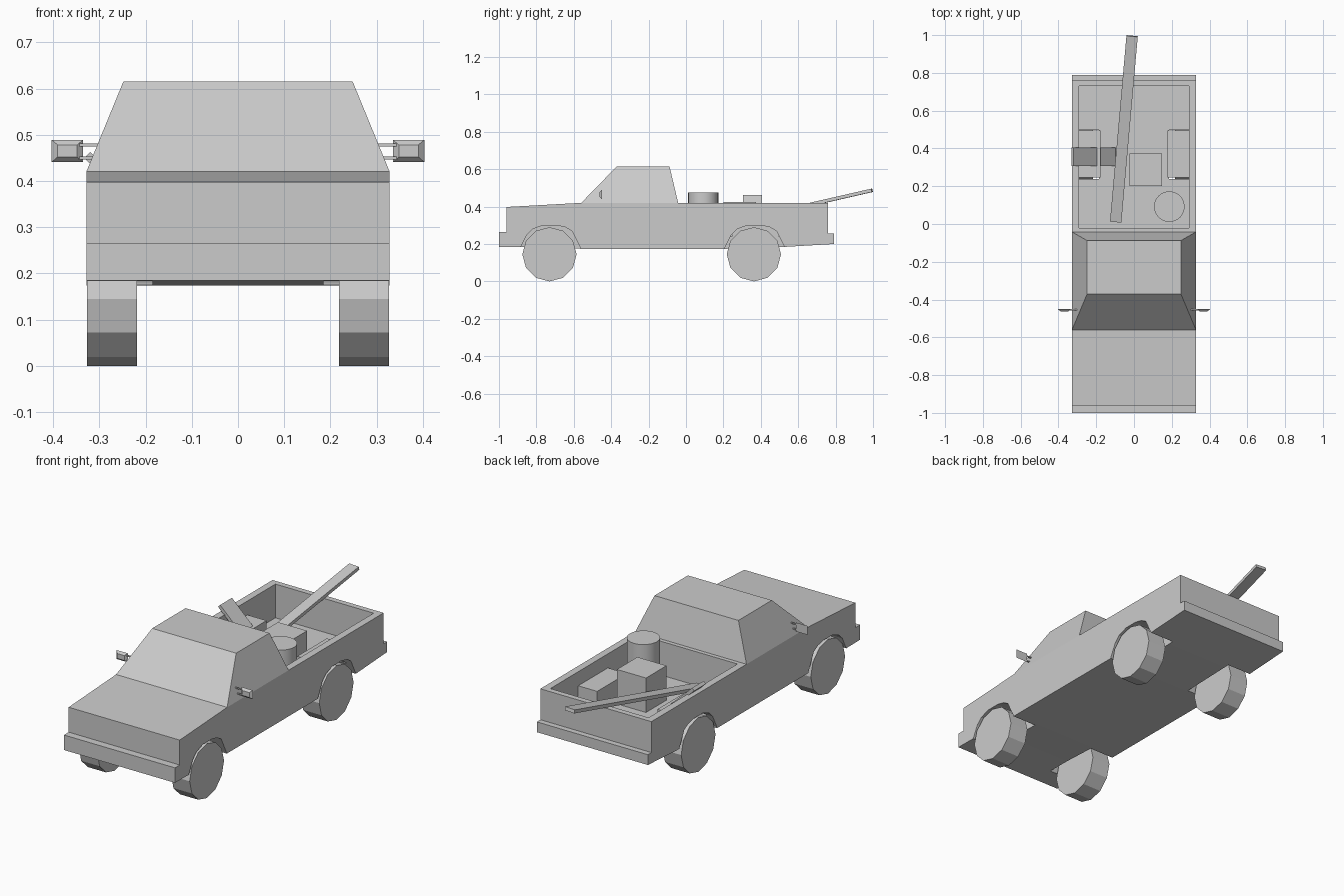
import bpy, bmesh
from math import sin, cos, pi, atan2
from mathutils import Vector, Matrix

if "Cube" in bpy.data.objects:
    bpy.data.objects.remove(bpy.data.objects["Cube"])


def finish(name, bm):
    bmesh.ops.recalc_face_normals(bm, faces=bm.faces)
    me = bpy.data.meshes.new(name)
    bm.to_mesh(me)
    bm.free()
    ob = bpy.data.objects.new(name, me)
    bpy.context.collection.objects.link(ob)
    return ob


def prism(name, profile, x0, x1):
    """Extrude a (y, z) profile along x."""
    bm = bmesh.new()
    face = bm.faces.new([bm.verts.new((x0, y, z)) for y, z in profile])
    ext = bmesh.ops.extrude_face_region(bm, geom=[face])["geom"]
    moved = [v for v in ext if isinstance(v, bmesh.types.BMVert)]
    bmesh.ops.translate(bm, verts=moved, vec=(x1 - x0, 0, 0))
    return finish(name, bm)


def box(name, lo, hi):
    return prism(name, [(lo[1], lo[2]), (hi[1], lo[2]), (hi[1], hi[2]), (lo[1], hi[2])], lo[0], hi[0])


def frustum(name, bottom, top):
    """Join two four-sided rings."""
    bm = bmesh.new()
    a = [bm.verts.new(p) for p in bottom]
    b = [bm.verts.new(p) for p in top]
    bm.faces.new(a)
    bm.faces.new(b)
    for i in range(4):
        j = (i + 1) % 4
        bm.faces.new((a[i], a[j], b[j], b[i]))
    return finish(name, bm)


def plank(name, start, end, width, thick):
    """Flat board whose centre line runs from start to end."""
    start, end = Vector(start), Vector(end)
    d = (end - start).normalized()
    side = d.cross(Vector((0, 0, 1))).normalized()
    up = side.cross(d)
    ring = [side * sx * width / 2 + up * sz * thick / 2
            for sx, sz in ((-1, -1), (1, -1), (1, 1), (-1, 1))]
    return frustum(name, [start + r for r in ring], [end + r for r in ring])


def boolean(target, other, op):
    mod = target.modifiers.new(op, 'BOOLEAN')
    mod.object, mod.operation, mod.solver = other, op, 'EXACT'
    bpy.context.view_layer.objects.active = target
    bpy.ops.object.modifier_apply(modifier=mod.name)
    bpy.data.objects.remove(other)


W = 0.328
FLOOR = 0.24
AXLES = (-0.73, 0.363)

# Lower body with both bumpers
body = prism("body", [(-1, 0.185), (-1, 0.265), (-0.96, 0.265), (-0.96, 0.398), (-0.56, 0.42),
                      (0.76, 0.42), (0.76, 0.255), (0.79, 0.255), (0.79, 0.2),
                      (0.5, 0.183), (0.2, 0.174), (-0.55, 0.174), (-0.75, 0.183)], -W, W)

# Open cargo bed with wheel housings
boolean(body, box("bed_cutter", (-0.29, -0.02, FLOOR), (0.29, 0.73, 0.6)), 'DIFFERENCE')
for s in (-1, 1):
    xs = sorted((s * 0.178, s * 0.31))
    boolean(body, box("bed_housing", (xs[0], 0.245, 0.21), (xs[1], 0.495, 0.345)), 'UNION')

# Wheel arches
arch = [(-0.165, 0.1), (-0.155, 0.18), (-0.12, 0.25), (-0.09, 0.28), (-0.035, 0.3), (0.04, 0.3),
        (0.085, 0.29), (0.12, 0.27), (0.165, 0.18), (0.185, 0.1)]
for y in AXLES:
    for s in (-1, 1):
        cutter = prism("arch_cutter", [(y + p, z) for p, z in arch], s * 0.185, s * 0.4)
        boolean(body, cutter, 'DIFFERENCE')

# Tapered cab
frustum("cab", [(-W, -0.56, 0.42), (W, -0.56, 0.42), (W, -0.042, 0.42), (-W, -0.042, 0.42)],
        [(-0.248, -0.37, 0.615), (0.248, -0.37, 0.615), (0.248, -0.088, 0.615), (-0.248, -0.088, 0.615)])

# Twelve-sided wheels
for y, end in zip(AXLES, ("front", "rear")):
    for s, side in ((-1, "left"), (1, "right")):
        ring = [(y + 0.145 * sin(k * pi / 6), 0.145 - 0.145 * cos(k * pi / 6)) for k in range(12)]
        prism(f"{end}_{side}_wheel", ring, s * 0.218, s * 0.327)

# Side mirrors on two thin arms
for s, side in ((-1, "left"), (1, "right")):
    def ring(x0, x1, z0, z1, y):
        return [(s * x0, y, z0), (s * x1, y, z0), (s * x1, y, z1), (s * x0, y, z1)]
    frustum(f"{side}_mirror", ring(0.335, 0.403, 0.441, 0.489, -0.45),
            ring(0.348, 0.39, 0.452, 0.478, -0.462))
    for i, (z, x) in enumerate(((0.45, 0.305), (0.478, 0.295))):
        xs = sorted((s * x, s * 0.345))
        box(f"{side}_mirror_arm_{i}", (xs[0], -0.457, z - 0.003), (xs[1], -0.451, z + 0.003))

# Cargo: crate, barrel and two planks
box("crate", (-0.025, 0.2, FLOOR), (0.147, 0.373, 0.424))
bm = bmesh.new()
bmesh.ops.create_cone(bm, cap_ends=True, segments=24, radius1=0.081, radius2=0.081,
                      depth=0.476 - FLOOR, matrix=Matrix.Translation((0.187, 0.092, (0.476 + FLOOR) / 2)))
barrel = finish("barrel", bm)
bpy.context.view_layer.objects.active = barrel
barrel.select_set(True)
bpy.ops.object.shade_smooth_by_angle()
plank("long_plank", (-0.097, 0.012, 0.262), (-0.01, 0.995, 0.487), 0.06, 0.018)
plank("short_plank", (-0.326, 0.356, 0.456), (-0.105, 0.356, 0.246), 0.1, 0.018)
